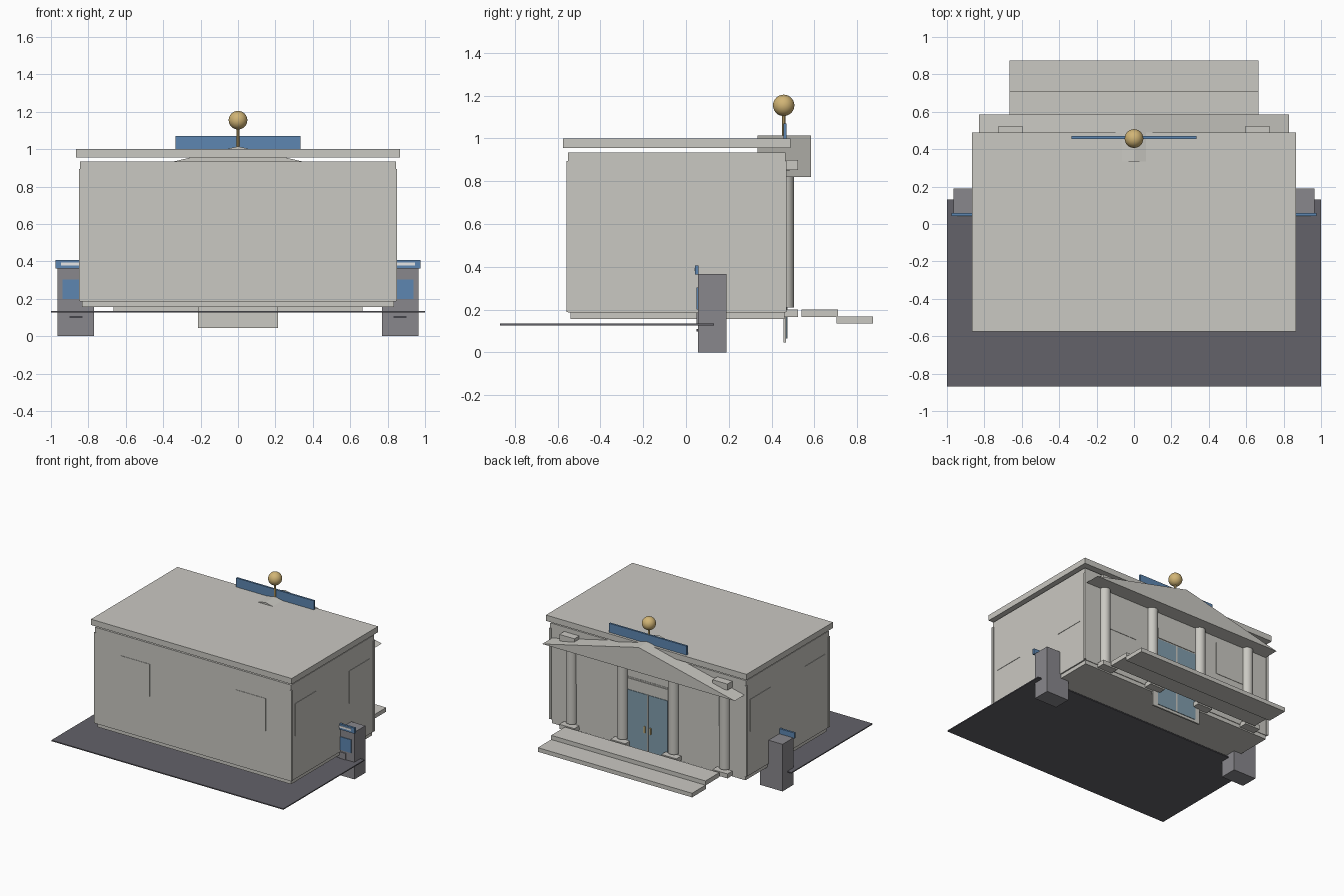
import bpy, bmesh

if "Cube" in bpy.data.objects:
    bpy.data.objects.remove(bpy.data.objects["Cube"], do_unlink=True)


def make_mat(name, rgb):
    m = bpy.data.materials.new(name)
    m.use_nodes = True
    col = (*rgb, 1)
    m.diffuse_color = col
    m.node_tree.nodes["Principled BSDF"].inputs["Base Color"].default_value = col
    return m


STONE = make_mat("pale stone", (0.59, 0.58, 0.54))
ASPHALT = make_mat("dark asphalt", (0.125, 0.122, 0.142))
METAL = make_mat("grey metal", (0.25, 0.245, 0.265))
BLUE = make_mat("sign blue", (0.11, 0.24, 0.44))
GLASS = make_mat("door glass", (0.22, 0.34, 0.42))
GOLD = make_mat("gold", (0.64, 0.46, 0.18))
WHITE = make_mat("white", (0.8, 0.8, 0.8))
DARK = make_mat("dark trim", (0.06, 0.06, 0.07))


def finish(name, bm, mat):
    bmesh.ops.recalc_face_normals(bm, faces=bm.faces)
    me = bpy.data.meshes.new(name)
    bm.to_mesh(me)
    bm.free()
    me.materials.append(mat)
    ob = bpy.data.objects.new(name, me)
    bpy.context.collection.objects.link(ob)
    return ob


def box(name, x, y, z, mat):
    """Box from (min, max) ranges."""
    bm = bmesh.new()
    bmesh.ops.create_cube(bm, size=1)
    for v in bm.verts:
        for i, (lo, hi) in enumerate((x, y, z)):
            v.co[i] = lo if v.co[i] < 0 else hi
    return finish(name, bm, mat)


def around(c, half):
    return (c - half, c + half)


def smooth(ob):
    bpy.ops.object.select_all(action="DESELECT")
    ob.select_set(True)
    bpy.context.view_layer.objects.active = ob
    bpy.ops.object.shade_smooth_by_angle()


def cylinder(name, x, y, z, r, mat, sides=24):
    bm = bmesh.new()
    bmesh.ops.create_cone(bm, cap_ends=True, segments=sides, radius1=r,
                          radius2=r, depth=z[1] - z[0])
    bmesh.ops.translate(bm, verts=bm.verts, vec=(x, y, sum(z) / 2))
    ob = finish(name, bm, mat)
    smooth(ob)
    return ob


# Parking ground
box("ground", (-1, 1), (-0.87, 0.13), (0.126, 0.134), ASPHALT)

# Building mass and roof
box("foundation", (-0.835, 0.835), (-0.54, 0.46), (0.155, 0.19), STONE)
box("walls", (-0.845, 0.845), (-0.553, 0.465), (0.185, 0.935), STONE)
box("roof", (-0.865, 0.865), (-0.575, 0.49), (0.955, 1.0), STONE)
for sx in (-1, 1):
    for y in (-0.55, 0.463):
        box("corner_post", around(sx * 0.843, 0.008), around(y, 0.008),
            (0.188, 0.895), STONE)

# Flush windows on all four walls
win_z = (0.52, 0.773)
for sx in (-1, 1):
    for wall, y in (("front", -0.553), ("back", 0.465)):
        box(wall + "_window", around(sx * 0.5, 0.128), around(y, 0.003), win_z, STONE)
    for y in (-0.378, 0.29):
        box("side_window", around(sx * 0.845, 0.003), around(y, 0.127), win_z, STONE)

# Entrance steps
box("upper_step", (-0.665, 0.665), (0.54, 0.71), (0.165, 0.2), STONE)
box("lower_step", (-0.665, 0.665), (0.705, 0.875), (0.135, 0.167), STONE)

# Colonnade
for x in (-0.66, -0.22, 0.22, 0.66):
    cylinder("column", x, 0.463, (0.21, 0.87), 0.042, STONE)
    box("column_base", around(x, 0.065), around(0.46, 0.065), (0.165, 0.2), STONE)
    box("column_capital", around(x, 0.065), around(0.46, 0.065), (0.852, 0.9), STONE)

# Triangular pediment
bm = bmesh.new()
tri = bm.faces.new([bm.verts.new((x, 0.335, z))
                    for x, z in ((-0.83, 0.82), (0.83, 0.82), (0, 1.015))])
ext = bmesh.ops.extrude_face_region(bm, geom=[tri])["geom"]
bmesh.ops.translate(bm, vec=(0, 0.25, 0),
                    verts=[g for g in ext if isinstance(g, bmesh.types.BMVert)])
finish("pediment", bm, STONE)

# Double entrance door
box("door_surround", (-0.215, 0.215), (0.455, 0.468), (0.045, 0.7), STONE)
box("door_transom", (-0.17, 0.17), (0.465, 0.473), (0.61, 0.69), STONE)
for sx in (-1, 1):
    box("door_leaf", around(sx * 0.089, 0.083), (0.465, 0.472), (0.065, 0.6), GLASS)
    box("door_handle", around(sx * 0.025, 0.006), (0.471, 0.479), (0.3, 0.35), GOLD)
box("door_mullion", (-0.006, 0.006), (0.465, 0.474), (0.065, 0.6), STONE)

# Rooftop sign with gold ball on a pole
box("roof_sign", (-0.335, 0.335), (0.455, 0.47), (0.96, 1.07), BLUE)
cylinder("ball_pole", 0, 0.457, (0.99, 1.12), 0.008, GOLD, 12)
bm = bmesh.new()
bmesh.ops.create_uvsphere(bm, u_segments=32, v_segments=16, radius=0.05)
bmesh.ops.translate(bm, verts=bm.verts, vec=(0, 0.457, 1.155))
smooth(finish("gold_ball", bm, GOLD))

# Cash machines either side
for sx in (-1, 1):
    cx = sx * 0.867
    box("machine_body", around(cx, 0.098), (0.055, 0.19), (0, 0.367), METAL)
    box("machine_sign", around(cx, 0.108), (0.042, 0.058), (0.363, 0.407), BLUE)
    box("machine_sign_strip", around(cx, 0.08), (0.039, 0.045), (0.379, 0.394), WHITE)
    box("machine_screen", around(cx, 0.072), (0.05, 0.057), (0.2, 0.303), BLUE)
    box("machine_keypad", around(cx, 0.025), (0.048, 0.057), (0.135, 0.185), METAL)
    box("machine_slot", around(cx, 0.035), (0.05, 0.057), (0.098, 0.108), DARK)
